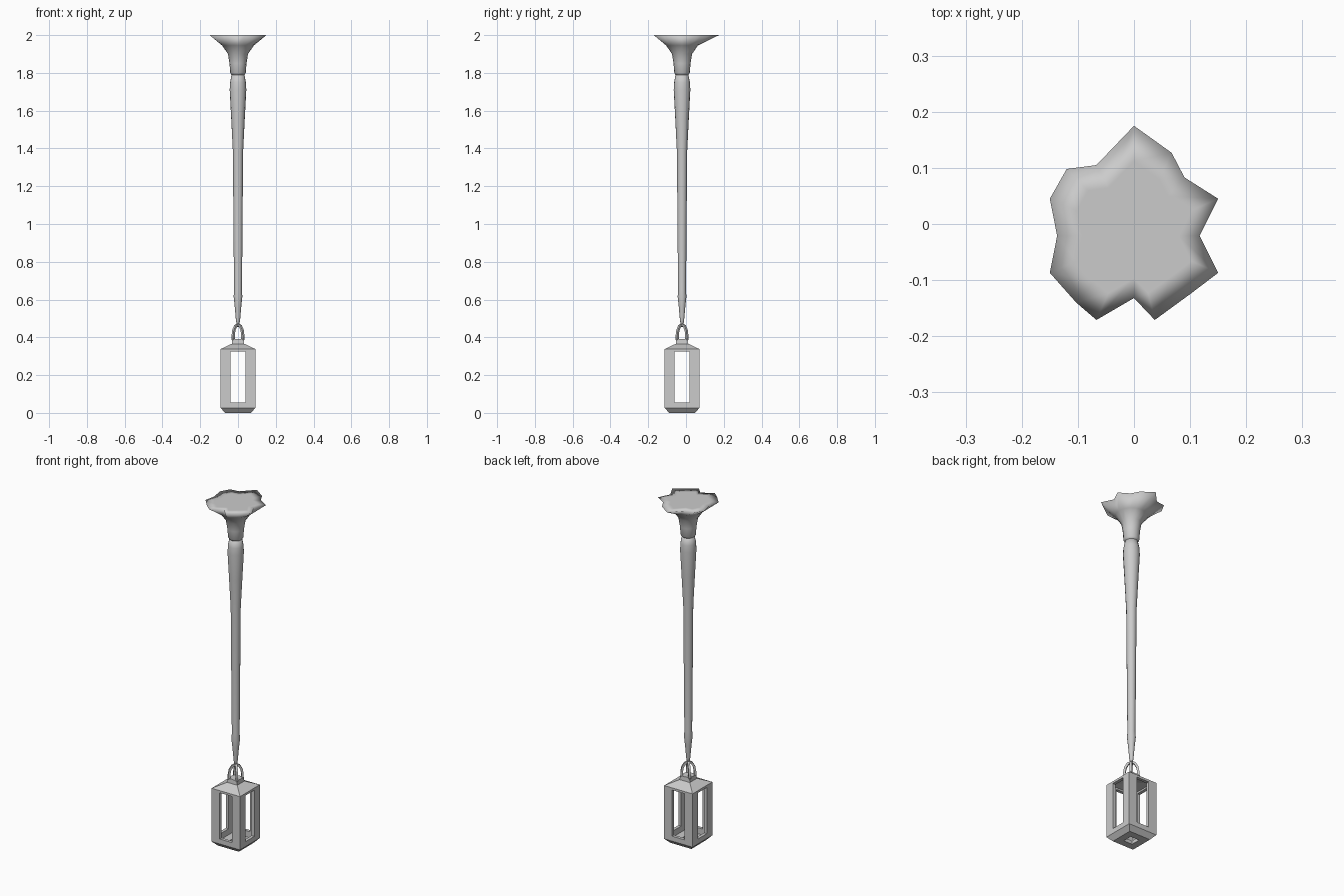
import bpy, bmesh, math
from mathutils import Vector

if "Cube" in bpy.data.objects:
    bpy.data.objects.remove(bpy.data.objects["Cube"])

CY = -0.021  # y of the hanging axis


def finish(name, bm, smooth=False):
    bmesh.ops.recalc_face_normals(bm, faces=bm.faces[:])
    me = bpy.data.meshes.new(name)
    bm.to_mesh(me)
    bm.free()
    for p in me.polygons:
        p.use_smooth = smooth
    ob = bpy.data.objects.new(name, me)
    bpy.context.collection.objects.link(ob)
    return ob


def loft(bm, rings, closed=False, caps=True):
    loops = [[bm.verts.new(p) for p in r] for r in rings]
    pairs = list(zip(loops, loops[1:]))
    if closed:
        pairs.append((loops[-1], loops[0]))
    for a, b in pairs:
        n = len(a)
        for i in range(n):
            bm.faces.new((a[i], a[(i + 1) % n], b[(i + 1) % n], b[i]))
    if caps and not closed:
        bm.faces.new(loops[0])
        bm.faces.new(loops[-1])


def circle(r, z, n=16):
    return [(r * math.cos(2 * math.pi * i / n), CY + r * math.sin(2 * math.pi * i / n), z)
            for i in range(n)]


def square(h, z):
    return [(sx * h, CY + sy * h, z) for sx, sy in ((-1, -1), (1, -1), (1, 1), (-1, 1))]


# Long hanging stem, from its thin tip up to the waist
bm = bmesh.new()
stem = [(0.005, 0.455), (0.011, 0.49), (0.018, 0.57), (0.023, 0.615), (0.021, 0.65),
        (0.024, 1.0), (0.027, 1.38), (0.036, 1.56), (0.044, 1.71), (0.042, 1.75), (0.032, 1.80)]
loft(bm, [circle(r, z) for r, z in stem])
finish("stem", bm, True)

# Flared root with a ragged rim and flat top
rim = [(0.15, 0.045), (0.09, 0.083), (0.067, 0.127), (0, 0.175), (-0.067, 0.105),
       (-0.12, 0.098), (-0.15, 0.045), (-0.137, -0.021), (-0.15, -0.087), (-0.103, -0.14),
       (-0.067, -0.171), (0, -0.132), (0.037, -0.171), (0.10, -0.125), (0.15, -0.087),
       (0.117, -0.021)]
# start the outline at the +x direction so it lines up with the circles
rim = rim[-1:] + rim[:-1]
bm = bmesh.new()
rings = [circle(r, z) for r, z in ((0.031, 1.785), (0.041, 1.80), (0.045, 1.85),
                                   (0.053, 1.90), (0.084, 1.945))]
rings.append([(x, y, 2.0) for x, y in rim])
rings.append([(x * 0.68, CY + (y - CY) * 0.68, 2.0) for x, y in rim])
loft(bm, rings)
finish("flared_root", bm, True)

# Lantern body: square profile running outside, over the roof, and back inside
bm = bmesh.new()
outer = [(0.028, 0.02), (0.028, 0.0), (0.068, 0.0), (0.092, 0.026), (0.092, 0.338),
         (0.033, 0.366), (0.031, 0.39)]
inner = [(0.02, 0.388), (0.022, 0.345), (0.074, 0.335), (0.074, 0.02)]
loft(bm, [square(h, z) for h, z in outer] + [square(h, z) for h, z in inner], closed=True)
# collar lid
bm_lid = bmesh.new()
loft(bm_lid, [square(0.029, 0.37), square(0.029, 0.39)])
lantern = finish("lantern_body", bm)
finish("lantern_collar", bm_lid)

# Window openings through all four sides
for axis in (0, 1):
    bm = bmesh.new()
    bmesh.ops.create_cube(bm, size=1)
    s = Vector((0.08, 0.08, 0.27))
    s[axis] = 0.4
    for v in bm.verts:
        v.co = Vector((v.co.x * s.x, v.co.y * s.y + CY, v.co.z * s.z + 0.19))
    cutter = finish("window_cutter", bm)
    cutter.hide_render = True
    mod = lantern.modifiers.new("windows", 'BOOLEAN')
    mod.object = cutter
    mod.operation = 'DIFFERENCE'
    mod.solver = 'EXACT'
    bpy.context.view_layer.objects.active = lantern
    bpy.ops.object.modifier_apply(modifier=mod.name)
    bpy.data.objects.remove(cutter)

# Two diagonal arches crossing above the collar as a handle
path = [(-0.036, 0.385), (-0.036, 0.41), (-0.031, 0.438), (-0.018, 0.46), (0, 0.469),
        (0.018, 0.46), (0.031, 0.438), (0.036, 0.41), (0.036, 0.385)]
for k, sgn in enumerate((1, -1)):
    d = Vector((1, sgn, 0)).normalized()
    side = Vector((-d.y, d.x, 0))
    pts = [Vector((0, CY, z)) + d * u for u, z in path]
    rings = []
    for i, p in enumerate(pts):
        t = (pts[min(i + 1, len(pts) - 1)] - pts[max(i - 1, 0)]).normalized()
        nrm = t.cross(side)
        rings.append([p + (nrm * a + side * b) * 0.006
                      for a, b in ((-1, -1), (1, -1), (1, 1), (-1, 1))])
    bm = bmesh.new()
    loft(bm, rings)
    finish("handle_arch_%d" % (k + 1), bm)
